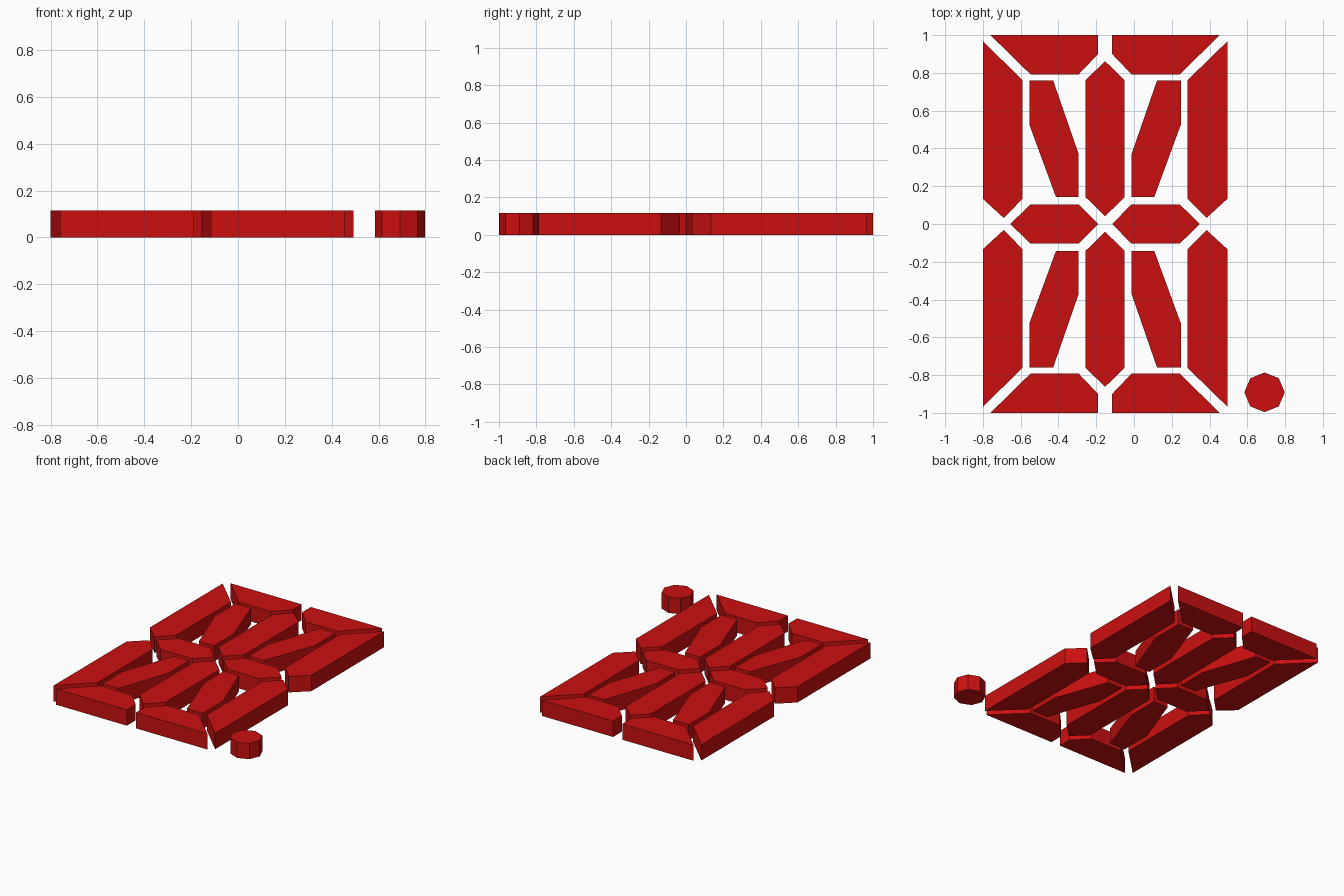
import bpy
import bmesh
import math

if "Cube" in bpy.data.objects:
    bpy.data.objects.remove(bpy.data.objects["Cube"])

HEIGHT = 0.115
CX = -0.153          # centre line of the character

red = bpy.data.materials.new("segment_red")
red.diffuse_color = (0.6, 0.005, 0.005, 1)
red.use_nodes = True
red.node_tree.nodes["Principled BSDF"].inputs["Base Color"].default_value = red.diffuse_color


def prism(name, outline):
    """Extrude a flat outline from z = 0 up to HEIGHT."""
    bm = bmesh.new()
    face = bm.faces.new([bm.verts.new((x, y, 0)) for x, y in outline])
    ext = bmesh.ops.extrude_face_region(bm, geom=[face], use_keep_orig=True)
    top = [v for v in ext["geom"] if isinstance(v, bmesh.types.BMVert)]
    bmesh.ops.translate(bm, verts=top, vec=(0, 0, HEIGHT))
    bmesh.ops.recalc_face_normals(bm, faces=bm.faces[:])
    mesh = bpy.data.meshes.new(name)
    bm.to_mesh(mesh)
    bm.free()
    mesh.materials.append(red)
    obj = bpy.data.objects.new(name, mesh)
    bpy.context.collection.objects.link(obj)


def segment(name, outline, sx=1, sy=1):
    """Place an upper-right outline in the chosen quadrant."""
    prism(name, [(CX + sx * x, sy * y) for x, y in outline])


# Upper-right outlines, measured from the character's centre
end_bar = [(0.037, 1), (0.607, 1), (0.395, 0.792), (0.14, 0.792), (0.037, 0.9)]
side_bar = [(0.647, 0.967), (0.437, 0.762), (0.437, 0.133),
            (0.537, 0.032), (0.647, 0.133)]
diagonal = [(0.275, 0.76), (0.401, 0.76), (0.401, 0.526),
            (0.26, 0.142), (0.14, 0.142), (0.14, 0.37)]
centre_post = [(0, 0.862), (0.103, 0.762), (0.103, 0.142),
               (0, 0.041), (-0.103, 0.142), (-0.103, 0.762)]
middle_bar = [(0.037, 0), (0.14, 0.104), (0.395, 0.104),
              (0.502, 0), (0.395, -0.104), (0.14, -0.104)]

for sx, side in ((1, "right"), (-1, "left")):
    for sy, level in ((1, "upper"), (-1, "lower")):
        segment(f"{level}_{side}_end_bar", end_bar, sx, sy)
        segment(f"{level}_{side}_side_bar", side_bar, sx, sy)
        segment(f"{level}_{side}_diagonal", diagonal, sx, sy)
    segment(f"{side}_middle_bar", middle_bar, sx)

for sy, level in ((1, "upper"), (-1, "lower")):
    segment(f"{level}_centre_post", centre_post, 1, sy)

# Octagonal decimal point
prism("decimal_point", [(0.691 + 0.107 * math.cos(i * math.pi / 4),
                         -0.891 + 0.105 * math.sin(i * math.pi / 4)) for i in range(8)])
